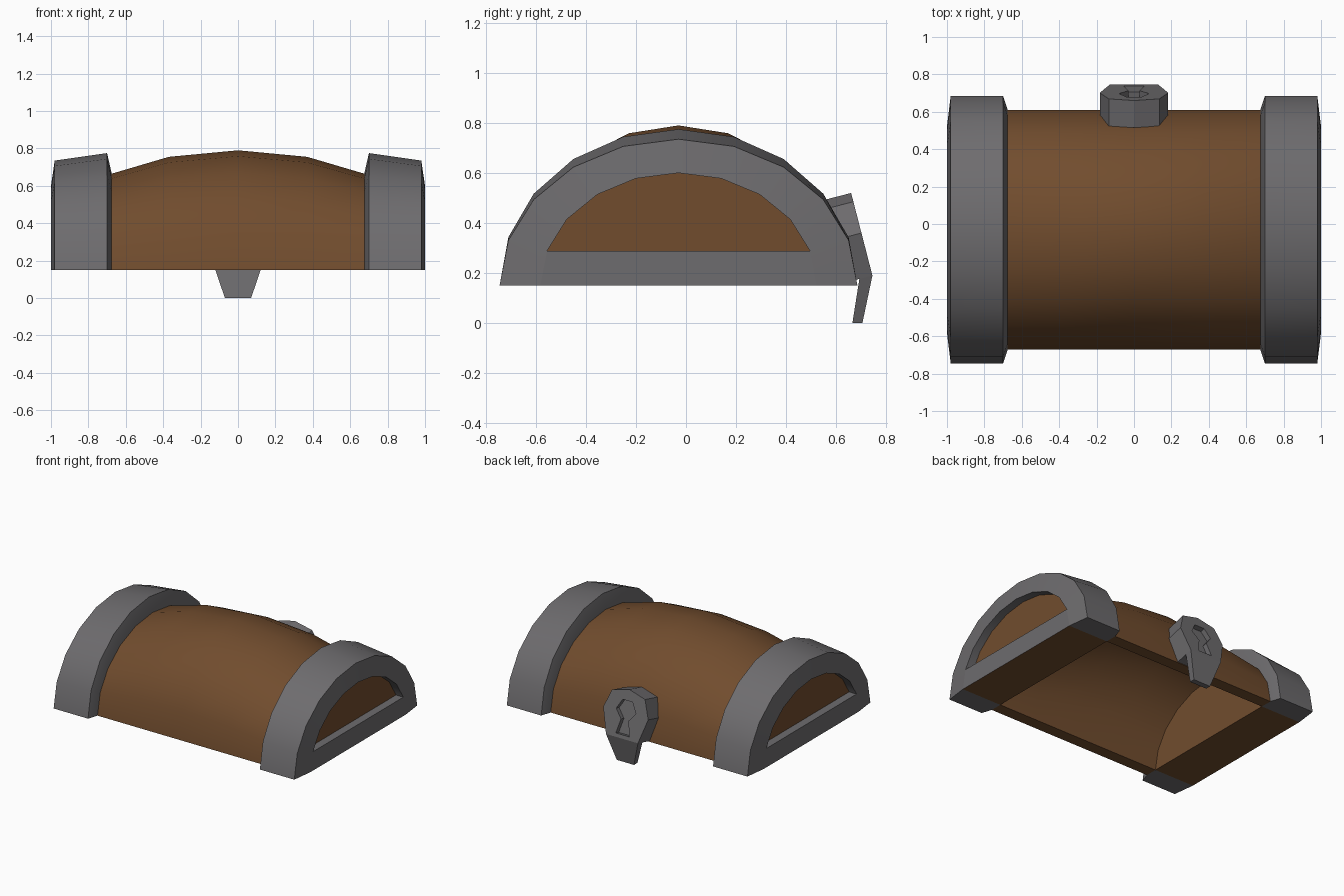
import bpy, bmesh, math
from mathutils import Vector

if "Cube" in bpy.data.objects:
    bpy.data.objects.remove(bpy.data.objects["Cube"])

CY, Z0, SEG = -0.03, 0.15, 10          # arch centre, rim height, arch segments


def material(name, rgb):
    m = bpy.data.materials.new(name)
    m.diffuse_color = (*rgb, 1)
    m.use_nodes = True
    m.node_tree.nodes["Principled BSDF"].inputs["Base Color"].default_value = m.diffuse_color
    return m


WOOD = material("brown wood", (0.165, 0.073, 0.027))
METAL = material("grey metal", (0.155, 0.150, 0.157))


def arch(x, a, b, steps=range(SEG + 1)):
    """Points of a half ellipse in the plane at x."""
    return [Vector((x, CY - a * math.cos(math.pi * i / SEG),
                    Z0 + b * math.sin(math.pi * i / SEG))) for i in steps]


def skin(name, rings, mats, closed=False):
    """Bridge equal point rings and cap both ends of the skin."""
    bm = bmesh.new()
    vs = [[bm.verts.new(p) for p in r] for r in rings]
    n = len(vs[0])
    for r, s in zip(vs, vs[1:]):
        for i in range(n):
            j = (i + 1) % n
            bm.faces.new((r[i], r[j], s[j], s[i]))
    bm.faces.new(vs[0])
    bm.faces.new(vs[-1])
    bmesh.ops.recalc_face_normals(bm, faces=bm.faces)
    me = bpy.data.meshes.new(name)
    bm.to_mesh(me)
    bm.free()
    ob = bpy.data.objects.new(name, me)
    bpy.context.collection.objects.link(ob)
    for m in mats:
        me.materials.append(m)
    return ob


def arch_tube(name, section, mat):
    """Sweep a closed (x, a, b) section over the arch; ends sit on the rim."""
    arches = [arch(*s) for s in section]
    return skin(name, [list(r) for r in zip(*arches)], [mat])


def smooth(ob):
    bpy.ops.object.select_all(action='DESELECT')
    ob.select_set(True)
    bpy.context.view_layer.objects.active = ob
    bpy.ops.object.shade_smooth_by_angle(angle=math.radians(22))


# Bulging wooden lid shell, hollow below
bulge = [(-0.675, 0.515), (-0.37, 0.605), (0, 0.64), (0.37, 0.605), (0.675, 0.515)]
outer = [(x, 0.64, b) for x, b in bulge]
inner = [(x, 0.552, b - 0.065) for x, b in reversed(bulge)]
smooth(arch_tube("lid_shell", outer + inner, WOOD))

for side, s in (("left", -1), ("right", 1)):
    # Metal end band
    section = [(0.675, 0.64, 0.515), (0.7, 0.715, 0.625), (0.98, 0.715, 0.585),
               (1.0, 0.552, 0.45), (0.675, 0.552, 0.45)]
    smooth(arch_tube(side + "_band", [(s * x, a, b) for x, a, b in section], METAL))
    # Recessed wooden end panel
    skin(side + "_end_panel", [arch(s * x, 0.552, 0.45) for x in (0.675, 0.94)], [WOOD])
    # Metal bar across the foot of the panel, wooden underneath
    bar = skin(side + "_end_bar",
               [arch(s * x, 0.552, 0.45, (0, 1, 9, 10)) for x in (0.94, 1.0)],
               [METAL, WOOD])
    for f in bar.data.polygons:
        f.material_index = int(f.normal.z < -0.9)


# Lock plate on the back, leaning with the lid
def on_face(x, z):
    return Vector((x, 0.66 + (0.52 - z) * 0.2576, z))


NORMAL = Vector((0, 0.968, 0.25))


def mirrored(half):
    """Outline from right-hand (x, z) points, mirrored in x."""
    return half + [(-x, z) for x, z in reversed(half) if x > 0]


plate = [on_face(*p) for p in mirrored([(0, 0.52), (0.135, 0.485), (0.183, 0.36), (0.13, 0.19)])]
lock = skin("lock_plate", [plate, [p - NORMAL * 0.15 for p in plate]], [METAL])

# Keyhole cutter: round head with a flared slot
head = [(0.08 * math.sin(math.radians(t)), 0.375 + 0.08 * math.cos(math.radians(t)))
        for t in (30, 90, 150)]
hole = [on_face(*p) for p in mirrored(head[:2] + [(0.03, 0.315), (0.055, 0.215)])]
cutter = skin("keyhole_cutter", [[p + NORMAL * d for p in hole] for d in (0.05, -0.035)], [METAL])
cutter.hide_render = True
cut = lock.modifiers.new("keyhole", 'BOOLEAN')
cut.operation = 'DIFFERENCE'
cut.solver = 'EXACT'
cut.object = cutter
bpy.context.view_layer.objects.active = lock
bpy.ops.object.select_all(action='DESELECT')
lock.select_set(True)
bpy.ops.object.modifier_apply(modifier="keyhole")
bpy.data.objects.remove(cutter)

# Thin tongue hanging below the rim
skin("lock_tongue", [[Vector((x, y, z)) for x, y, z in
                      ((-w, y0, zb), (w, y0, zb), (w, y1, zf), (-w, y1, zf))]
                     for w, y0, y1, zb, zf in ((0.07, 0.665, 0.705, 0, 0),
                                               (0.13, 0.693, 0.745, 0.177, 0.19))], [METAL])
